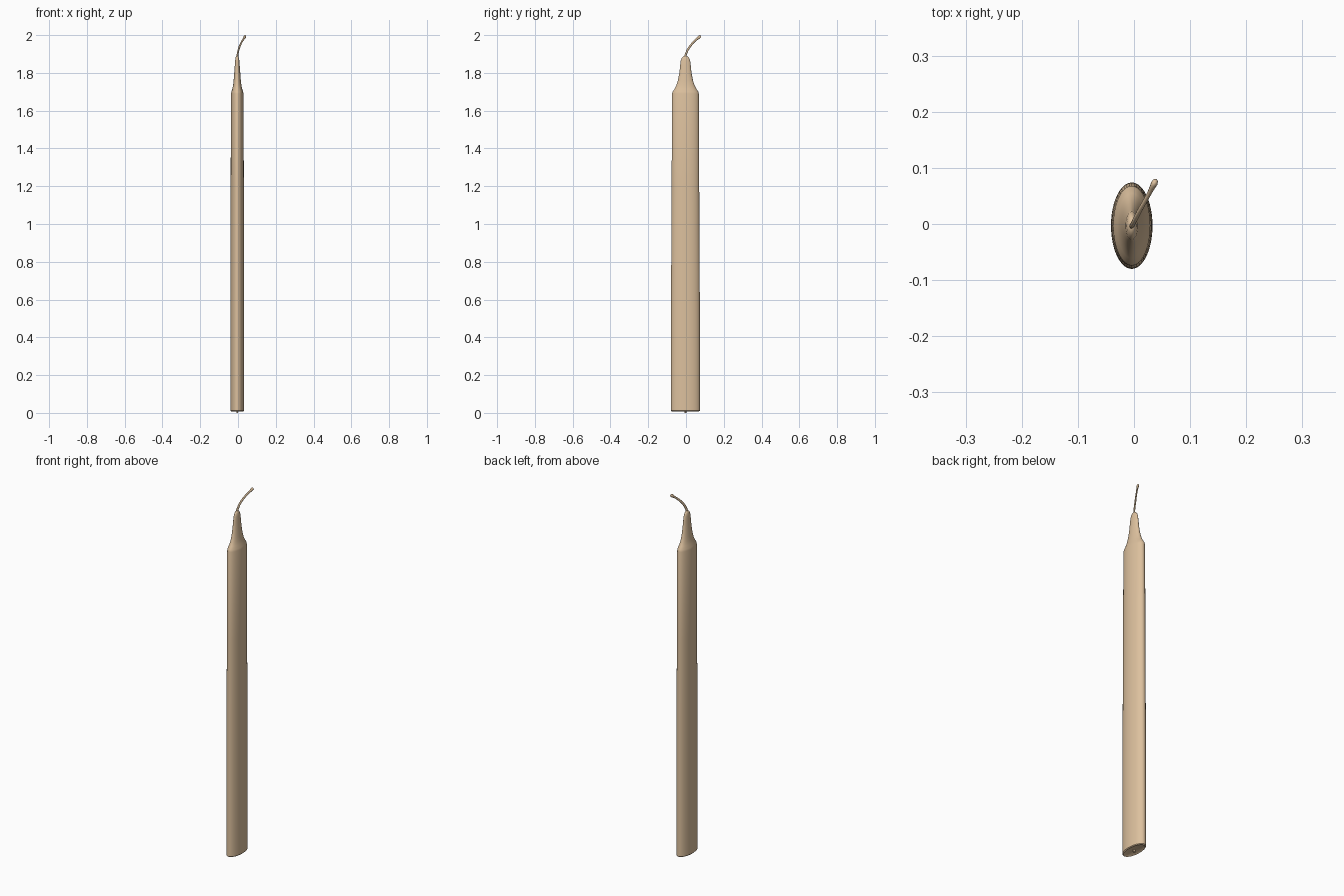
import bpy, bmesh, math
from mathutils import Vector

if "Cube" in bpy.data.objects:
    bpy.data.objects.remove(bpy.data.objects["Cube"])

wax = bpy.data.materials.new("wax")
wax.diffuse_color = (0.72, 0.53, 0.34, 1)
wax.use_nodes = True
wax.node_tree.nodes["Principled BSDF"].inputs["Base Color"].default_value = wax.diffuse_color


def skin(name, rings, angle=40):
    """Bridge a stack of equal-sized vertex rings and cap both ends."""
    bm = bmesh.new()
    loops = [[bm.verts.new(p) for p in ring] for ring in rings]
    n = len(loops[0])
    for a, b in zip(loops, loops[1:]):
        for i in range(n):
            j = (i + 1) % n
            bm.faces.new((a[i], a[j], b[j], b[i]))
    bm.faces.new(loops[0][::-1])
    bm.faces.new(loops[-1])
    bmesh.ops.recalc_face_normals(bm, faces=bm.faces)
    mesh = bpy.data.meshes.new(name)
    bm.to_mesh(mesh)
    bm.free()
    mesh.materials.append(wax)
    obj = bpy.data.objects.new(name, mesh)
    bpy.context.collection.objects.link(obj)
    bpy.ops.object.select_all(action='DESELECT')
    obj.select_set(True)
    bpy.context.view_layer.objects.active = obj
    bpy.ops.object.shade_smooth_by_angle(angle=math.radians(angle))
    return obj


def ellipse(z, rx, ry, cx=-0.004, cy=-0.003, n=48):
    return [(cx + rx * math.cos(2 * math.pi * i / n),
             cy + ry * math.sin(2 * math.pi * i / n), z) for i in range(n)]


# Flattened candle body: height, half width, half depth
profile = [(0.013, 0.025, 0.062), (0.008, 0.033, 0.072), (0.012, 0.037, 0.077),
           (0.03, 0.037, 0.077), (0.6, 0.0365, 0.076), (1.2, 0.035, 0.073),
           (1.69, 0.033, 0.071), (1.70, 0.031, 0.068), (1.715, 0.026, 0.058),
           (1.735, 0.022, 0.048), (1.76, 0.019, 0.040), (1.80, 0.016, 0.032),
           (1.84, 0.013, 0.028), (1.865, 0.011, 0.025), (1.88, 0.009, 0.019),
           (1.888, 0.006, 0.011), (1.891, 0.002, 0.003)]
skin("candle_body", [ellipse(*p) for p in profile])

# Bent wick with a thicker burnt end: x, y, z, radius
path = [(-0.004, -0.004, 1.87, 0.006), (-0.003, -0.002, 1.895, 0.006),
        (0.002, 0.008, 1.92, 0.006), (0.009, 0.022, 1.942, 0.006),
        (0.018, 0.038, 1.961, 0.0055), (0.027, 0.054, 1.976, 0.0055),
        (0.033, 0.066, 1.986, 0.007), (0.036, 0.072, 1.991, 0.0085),
        (0.038, 0.076, 1.9945, 0.007), (0.039, 0.078, 1.996, 0.003)]
pts = [Vector(p[:3]) for p in path]
side = Vector((0.87, -0.48, 0)).normalized()
rings = []
for k, c in enumerate(pts):
    t = (pts[min(k + 1, len(pts) - 1)] - pts[max(k - 1, 0)]).normalized()
    u = (side - t * side.dot(t)).normalized()
    v = t.cross(u)
    r = path[k][3]
    rings.append([c + r * (0.7 * u * math.cos(a) + v * math.sin(a))
                  for a in (2 * math.pi * i / 12 for i in range(12))])
skin("wick", rings, 60)

# Cut end of the wick under the base
skin("wick_stub", [ellipse(z, 0.005, 0.005, n=12) for z in (0.0, 0.03)])
